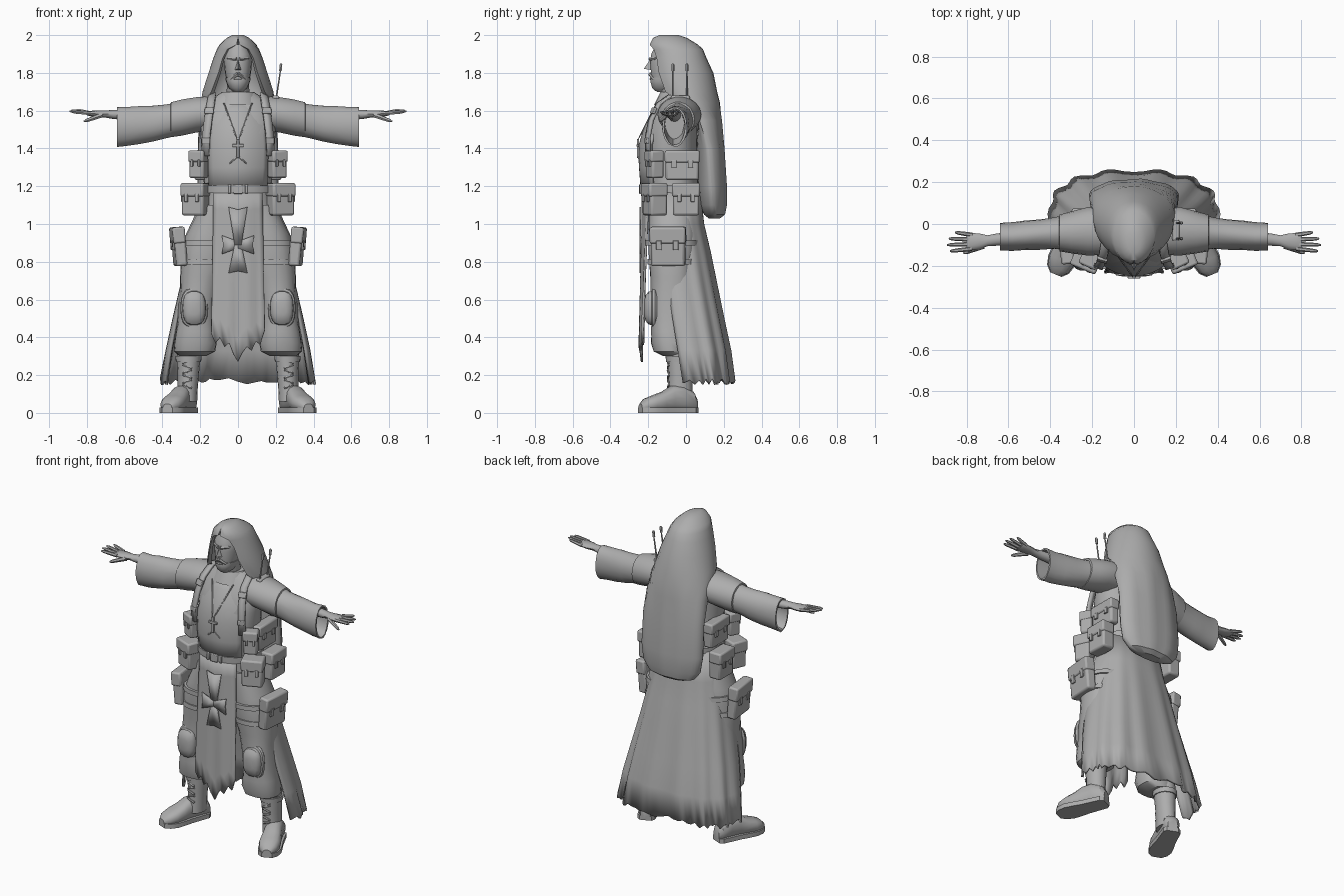
import bpy, bmesh, math, random
from mathutils import Vector, Matrix

random.seed(4)
grey = bpy.data.materials.new("plain grey")
grey.diffuse_color = (0.42, 0.42, 0.42, 1)


def mesh(name, verts, faces, mirror=False, solid=0, bevel=0):
    me = bpy.data.meshes.new(name)
    me.from_pydata([tuple(v) for v in verts], [], faces)
    bm = bmesh.new()
    bm.from_mesh(me)
    bmesh.ops.recalc_face_normals(bm, faces=bm.faces)
    bm.to_mesh(me)
    bm.free()
    me.materials.append(grey)
    ob = bpy.data.objects.new(name, me)
    bpy.context.collection.objects.link(ob)
    if solid:
        m = ob.modifiers.new("thickness", 'SOLIDIFY')
        m.thickness, m.offset = solid, 0
    if bevel:
        m = ob.modifiers.new("bevel", 'BEVEL')
        m.width, m.segments = bevel, 2
    if mirror:
        m = ob.modifiers.new("mirror", 'MIRROR')
        m.use_mirror_merge = False
    return ob


def ring(c, a, b, n=20, p=2.0, jitter=0):
    """Superellipse around c with half axes a and b."""
    c, a, b, pts = Vector(c), Vector(a), Vector(b), []
    for i in range(n):
        t = 2 * math.pi * i / n
        u, v = math.cos(t), math.sin(t)
        k = 1 + random.uniform(-jitter, jitter)
        pts.append(c + a * k * math.copysign(abs(u) ** (2 / p), u)
                   + b * k * math.copysign(abs(v) ** (2 / p), v))
    return pts


def loft(name, rings, closed=True, caps=True, strip=False, **kw):
    n = len(rings[0])
    faces = []
    for j in range(len(rings) - 1):
        for i in range(n if closed else n - 1):
            k = (i + 1) % n
            faces.append((j * n + i, j * n + k, (j + 1) * n + k, (j + 1) * n + i))
    for o in (0, (len(rings) - 1) * n) if caps else ():
        if strip:
            faces += [(o + i, o + i + 1, o + n - 2 - i, o + n - 1 - i) for i in range(n // 2 - 1)]
        else:
            faces.append(tuple(range(o, o + n)))
    return mesh(name, [v for r in rings for v in r], faces, **kw)


def zloft(name, rows, n=20, p=2.0, jitter=0, **kw):
    """Rows of (z, x, y, half width, half depth)."""
    return loft(name, [ring((x, y, z), (a, 0, 0), (0, b, 0), n, p, jitter) for z, x, y, a, b in rows], **kw)


def limb(name, p0, p1, r0, r1, n=8, **kw):
    p0, p1 = Vector(p0), Vector(p1)
    q = (p1 - p0).to_track_quat('Z', 'Y')
    a, b = q @ Vector((1, 0, 0)), q @ Vector((0, 1, 0))
    return loft(name, [ring(p0, a * r0, b * r0, n), ring(p0.lerp(p1, .85), a * (r0 * .2 + r1 * .8), b * (r0 * .2 + r1 * .8), n),
                       ring(p1, a * r1 * .5, b * r1 * .5, n)], **kw)


def box(name, c, size, rot=0, tilt=0, bevel=0.008, mirror=True, off=(0, 0, 0)):
    M = Matrix.Translation(c) @ Matrix.Rotation(rot, 4, 'Z') @ Matrix.Rotation(tilt, 4, 'X')
    v = [M @ Vector((off[0] + x * size[0] / 2, off[1] + y * size[1] / 2, off[2] + z * size[2] / 2))
         for x in (-1, 1) for y in (-1, 1) for z in (-1, 1)]
    f = [(0, 1, 3, 2), (4, 5, 7, 6), (0, 1, 5, 4), (2, 3, 7, 6), (0, 2, 6, 4), (1, 3, 7, 5)]
    return mesh(name, v, f, mirror=mirror, bevel=bevel)


def pouch(name, c, size, rot, tilt=0):
    w, d, h = size
    box(name, c, size, rot, tilt, .012)
    box(name + "_flap", c, (w * 1.06, d * 1.1, h * .42), rot, tilt, .01, off=(0, -.004, h * .3))
    for s in (-.25, .25):
        box(name + "_tab", c, (w * .16, .012, h * .25), rot, tilt, .003, off=(s * w, -d * .56, h * .05))


def sheet(name, rows, cols, solid, **kw):
    return loft(name, rows, closed=False, caps=False, solid=solid, **kw)


# Torso, neck and head
zloft("torso", [(.85, 0, -.07, .17, .11), (.97, 0, -.07, .2, .13), (1.1, 0, -.07, .195, .135), (1.2, 0, -.07, .18, .135),
                (1.35, 0, -.08, .19, .14), (1.48, 0, -.08, .2, .14), (1.58, 0, -.06, .2, .12),
                (1.65, 0, -.05, .16, .095), (1.695, 0, -.05, .09, .075)], 24, 2.2, .008)
limb("neck", (0, -.05, 1.6), (0, -.1, 1.8), .065, .055, 14)
zloft("head", [(1.70, 0, -.11, .028, .045), (1.72, 0, -.115, .044, .06), (1.76, 0, -.105, .06, .08), (1.80, 0, -.09, .069, .097),
               (1.85, 0, -.09, .074, .1), (1.90, 0, -.085, .073, .1), (1.95, 0, -.08, .05, .08)], 18, 2.3)
zloft("beard", [(1.705, 0, -.115, .03, .05), (1.72, 0, -.116, .049, .064), (1.755, 0, -.107, .064, .083),
                (1.775, 0, -.102, .067, .085)], 18, 2.3)
mesh("nose", [(0, -.186, 1.875), (-.018, -.184, 1.815), (.018, -.184, 1.815), (0, -.224, 1.822)],
     [(0, 1, 3), (0, 3, 2), (1, 2, 3), (0, 2, 1)])
limb("brow", (.008, -.19, 1.873), (.058, -.16, 1.878), .010, .008, 6, mirror=True)
limb("moustache", (0, -.19, 1.795), (.04, -.17, 1.765), .011, .008, 6, mirror=True)
limb("lower_lip", (-.02, -.187, 1.768), (.02, -.187, 1.768), .007, .006, 6)
zloft("collar", [(1.63, 0, -.07, .115, .10), (1.68, 0, -.06, .098, .085), (1.70, 0, -.06, .085, .075)], 20)

# Hood with long hanging tail: (z, y, half width, back depth, start angle, inner width, inner depth)
hood = [(2.0, -.09, .03, .05, -1.57, 0, 0), (1.985, -.085, .06, .09, -1.57, .03, .05),
        (1.95, -.065, .098, .128, -1.5, .083, .108), (1.925, -.05, .112, .14, -1.05, .098, .122),
        (1.88, -.04, .13, .148, -.9, .114, .13), (1.8, -.02, .157, .165, -.85, .138, .145),
        (1.7, 0, .188, .165, -.72, .165, .14), (1.64, .03, .198, .15, -.45, .18, .08),
        (1.55, .08, .207, .108, -.1, .2, -.03), (1.4, .12, .213, .082, 0, .21, -.06),
        (1.2, .135, .215, .08, 0, .212, -.07), (1.1, .14, .2, .075, 0, .197, -.065),
        (1.05, .145, .16, .06, 0, .155, -.05), (1.03, .15, .1, .03, 0, .1, -.03)]
rings = []
for z, cy, rx, ry, t0, ix, iy in hood:
    ts = [t0 + (math.pi - 2 * t0) * i / 20 for i in range(21)]
    rip = .012 if z < 1.6 else 0
    out = [(rx * math.cos(t), cy + ry * math.sin(t) * (1 + rip * 3 * math.cos(t * 9)), z) for t in ts]
    rings.append(out + [(ix * math.cos(t), cy + iy * math.sin(t), z) for t in reversed(ts)])
loft("hood", rings, strip=True)

# Sleeves with an open cuff, and shoulder layer: (x, y, z, half depth, half height)
def xloft(name, rows, n=18, p=2.0, jitter=0):
    loft(name, [ring((x, y, z), (0, a, 0), (0, 0, b), n, p, jitter) for x, y, z, a, b in rows], mirror=True)

xloft("sleeve", [(.1, -.04, 1.58, .1, .085), (.2, -.04, 1.58, .11, .09), (.3, -.04, 1.56, .09, .09), (.38, -.045, 1.543, .075, .09),
                 (.45, -.05, 1.53, .073, .095), (.52, -.055, 1.523, .07, .1), (.58, -.06, 1.518, .068, .102), (.64, -.06, 1.515, .066, .106),
                 (.64, -.06, 1.515, .056, .096), (.5, -.06, 1.53, .05, .08)], jitter=.03)
xloft("shoulder_layer", [(.15, -.035, 1.585, .112, .092), (.22, -.035, 1.578, .116, .095), (.3, -.04, 1.563, .1, .097),
                         (.355, -.043, 1.552, .088, .094), (.36, -.043, 1.55, .07, .08)])

# Forearms and hands
xloft("forearm", [(.48, -.06, 1.575, .035, .035), (.66, -.075, 1.58, .029, .024), (.70, -.08, 1.582, .026, .019),
                  (.74, -.083, 1.583, .038, .018), (.785, -.085, 1.585, .042, .014), (.8, -.085, 1.586, .036, .01)], 12)
for i, tip in enumerate((.855, .885, .893, .88)):
    y = -.052 - i * .022
    limb("finger", (.775, y, 1.586), (tip, y - .012 + (3 - i) * .008, 1.605 - .004 * i), .0115, .008, 6, mirror=True)
limb("thumb", (.72, -.105, 1.577), (.815, -.14, 1.543), .014, .009, 6, mirror=True)

# Chest tabard: (z, y, half width)
cols = 13
chest = [(1.17, -.232, .15), (1.3, -.242, .155), (1.42, -.243, .158), (1.52, -.213, .15), (1.6, -.172, .13), (1.67, -.115, .11)]
sheet("chest_tabard", [[(w * u, y + .06 * u * u, z) for u in (2 * i / (cols - 1) - 1 for i in range(cols))]
                       for z, y, w in chest], cols, .014)

# Hanging front tabard with torn hem
hem = [.42, .37, .40, .35, .37, .31, .27, .32, .35, .33, .38, .36, .44]
rows = []
for j in range(9):
    t = j / 8
    rows.append([])
    for i in range(cols):
        u = 2 * i / (cols - 1) - 1
        y = -.228 - .012 * t + .03 * (1 - t * .7) * u * u + .007 * math.cos(u * 8) * t
        rows[-1].append(((.128 + .014 * t) * u, y, 1.18 + (hem[i] - 1.18) * t))
sheet("front_tabard", rows, cols, .012)
# Flared cross on the tabard, thin plates
for k in range(4):
    d = Vector((math.sin(k * math.pi / 2), 0, math.cos(k * math.pi / 2)))
    s = Vector((d.z, 0, -d.x))
    c, ln = Vector((0, -.243, .89)), (.2, .085, .15, .085)[k]
    mesh("cross_arm", [c - s * .018, c + s * .018, c + d * ln + s * .05, c + d * ln * .93, c + d * ln - s * .05],
         [(0, 1, 2, 3, 4)], solid=.008)

# Long open coat skirt with folds: (z, y, half width, half depth)
skirt = [(1.18, -.07, .185, .14), (1.0, -.065, .225, .155), (.85, -.055, .26, .18), (.7, -.04, .29, .195),
         (.5, -.01, .335, .205), (.33, .02, .37, .21), (.17, .045, .398, .205)]
rows = []
for j, (z, cy, rx, ry) in enumerate(skirt):
    rows.append([])
    for i in range(49):
        t = -.22 + (math.pi + .44) * i / 48
        u, v = math.cos(t), math.sin(t)
        k = 1 + .007 * j * math.cos(t * 14) * (.5 + .5 * abs(v))
        hemz = random.uniform(-.022, .015) if j == 6 else 0
        rows[-1].append((rx * k * math.copysign(abs(u) ** .8, u), cy + ry * k * math.copysign(abs(v) ** .8, v), z + hemz))
sheet("coat_skirt", rows, 49, .014)

# Trousers, knee pads, boots
zloft("trouser_leg", [(1.1, .1, -.07, .1, .125), (.95, .14, -.07, .135, .13), (.87, .165, -.072, .13, .128), (.8, .18, -.075, .122, .122),
                      (.72, .195, -.075, .112, .115), (.65, .205, -.075, .103, .113), (.57, .215, -.08, .1, .11), (.5, .22, -.08, .098, .105),
                      (.43, .222, -.08, .108, .104), (.37, .225, -.08, .115, .105), (.325, .228, -.075, .108, .098),
                      (.3, .24, -.05, .07, .07)], 18, 2.2, .03, mirror=True)
for z, x, a in ((.9, .16, .142), (.8, .18, .131)):
    zloft("thigh_strap", [(z - .014, x, -.074, a, a), (z + .014, x - .005, -.074, a, a)], 20, 2.2, mirror=True)
def pad(name, y, k, d):
    loft(name, [ring((.232, y - dy * d, .555), (.068 * k * s, 0, 0), (0, 0, .1 * k * s), 18, 2.6)
                for s, dy in ((.9, -.4), (1, 0), (.95, .45), (.75, .8), (.4, 1))], mirror=True)

pad("knee_pad_rim", -.165, 1.08, .028)
pad("knee_pad", -.18, .92, .042)
zloft("boot_shaft", [(.34, .262, -.035, .06, .066), (.27, .262, -.033, .061, .067), (.2, .263, -.03, .056, .063),
                     (.13, .266, -.03, .053, .064), (.06, .268, -.03, .052, .07)], 16, mirror=True)
zloft("boot_cuff", [(.27, .262, -.033, .067, .073), (.3, .262, -.033, .069, .075)], 16, mirror=True)
heel, toe = Vector((.252, .052, 0)), Vector((.375, -.245, 0))
fd = (toe - heel).normalized()
side = Vector((-fd.y, fd.x, 0))
foot = [(0, .03, .07), (.02, .047, .105), (.08, .05, .14), (.14, .053, .135), (.19, .06, .105), (.245, .064, .085),
        (.29, .052, .068), (.318, .025, .04)]
loft("boot_foot", [ring(heel + fd * s + Vector((0, 0, h / 2 + .008)), side * w, Vector((0, 0, h / 2)), 14, 2.5) for s, w, h in foot], mirror=True)
outline = [heel + fd * s + side * (w + .005) for s, w, h in foot] + [heel + fd * s - side * (w + .005) for s, w, h in reversed(foot)]
loft("boot_sole", [[p + Vector((0, 0, z)) for p in outline] for z in (0, .028)], mirror=True)
for i in range(6):
    z, s = .14 + i * .026, (-1) ** i * .008
    limb("boot_lace", (.245, -.095, z - s), (.295, -.092, z + s), .007, .006, 6, mirror=True)

# Belt, buckle, pouches
zloft("belt", [(1.165, 0, -.075, .196, .166), (1.205, 0, -.075, .196, .168)], 28, 2.2)
box("belt_buckle", (0, -.243, 1.185), (.05, .012, .05), mirror=False, bevel=.004)
box("belt_loop", (.045, -.238, 1.185), (.016, .014, .048), bevel=.004)
pouch("chest_pouch", (.208, -.165, 1.315), (.085, .07, .145), .45)
pouch("side_panel", (.2, -.02, 1.31), (.175, .06, .155), math.pi / 2)
pouch("belt_pouch", (.225, -.165, 1.13), (.125, .095, .17), .4)
pouch("rear_belt_pouch", (.25, 0, 1.13), (.14, .08, .17), math.pi / 2)
pouch("thigh_pouch", (.312, -.095, .88), (.18, .06, .205), math.pi / 2 - .1, .08)

# Shoulder straps with buckles
path = [(.172, -.2, 1.36), (.168, -.203, 1.46), (.158, -.185, 1.55), (.145, -.145, 1.635), (.135, -.07, 1.688), (.14, .03, 1.665), (.15, .075, 1.5)]
sheet("shoulder_strap", [[(x - .019, y - .008, z), (x + .019, y + .008, z)] for x, y, z in path], 2, .016, mirror=True)
box("strap_buckle", (.152, -.172, 1.6), (.05, .016, .035), .3, -.4, .004)
box("strap_clip", (.17, -.208, 1.44), (.046, .014, .03), .3, 0, .004)

# Necklace with cross pendant
limb("necklace", (.075, -.155, 1.64), (.006, -.252, 1.45), .004, .004, 5, mirror=True)
box("pendant_upright", (0, -.254, 1.4), (.016, .012, .1), mirror=False, bevel=.003)
box("pendant_bar", (0, -.255, 1.415), (.06, .012, .016), mirror=False, bevel=.003)
limb("tassel", (0, -.25, 1.36), (.045, -.247, 1.32), .005, .004, 5, mirror=True)

# Radio and two antennas on one shoulder
box("radio", (.2, -.03, 1.645), (.035, .1, .07), mirror=False)
for y in (-.07, .005):
    limb("antenna", (.2, y, 1.65), (.226, y, 1.82), .005, .004, 6)
    limb("antenna_tip", (.2245, y, 1.81), (.228, y, 1.85), .008, .008, 6)

# Smooth shading with sharp edges kept
for ob in bpy.context.collection.objects:
    ob.select_set(True)
    bpy.context.view_layer.objects.active = ob
bpy.ops.object.shade_smooth_by_angle(angle=math.radians(35))
